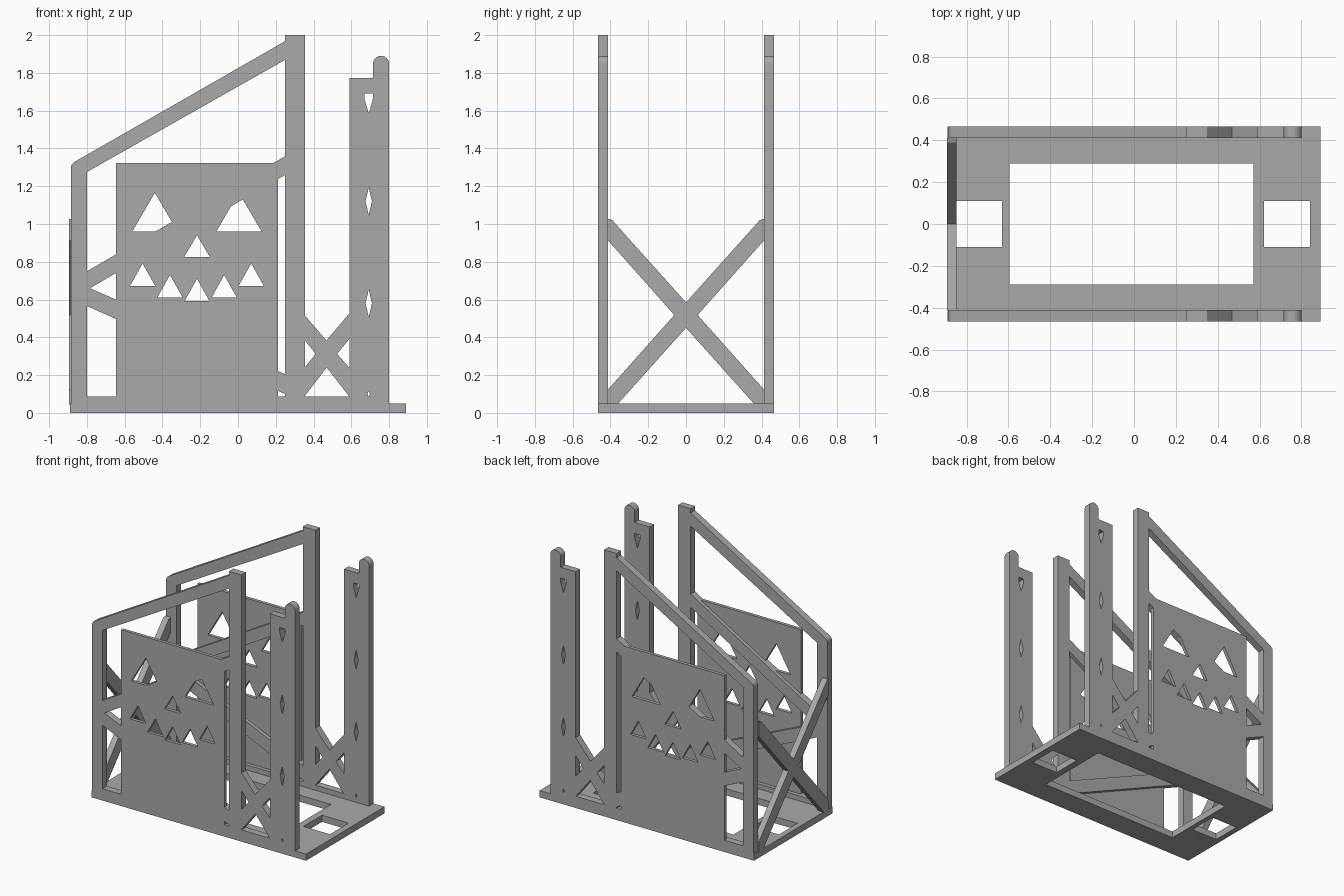
import bpy, bmesh, math

if "Cube" in bpy.data.objects:
    bpy.data.objects.remove(bpy.data.objects["Cube"])

grey = bpy.data.materials.new("mid_grey")
grey.diffuse_color = (0.4, 0.4, 0.4, 1)
grey.use_nodes = True
grey.node_tree.nodes["Principled BSDF"].inputs["Base Color"].default_value = grey.diffuse_color

# axis mapping from (profile u, profile v, depth) to world
PLANES = {
    "xz": lambda u, v, d: (u, d, v),
    "yz": lambda u, v, d: (d, u, v),
    "xy": lambda u, v, d: (u, v, d),
}


def slab(name, plane, d0, d1, outline, holes=()):
    """Extrude a flat outline with holes between two depths."""
    cu = bpy.data.curves.new(name, "CURVE")
    cu.dimensions = "2D"
    cu.fill_mode = "BOTH"
    cu.extrude = (d1 - d0) / 2
    for ring in (outline, *holes):
        sp = cu.splines.new("POLY")
        sp.points.add(len(ring) - 1)
        for p, (u, v) in zip(sp.points, ring):
            p.co = (u, v, 0, 1)
        sp.use_cyclic_u = True
    tmp = bpy.data.objects.new(name + "_curve", cu)
    bpy.context.collection.objects.link(tmp)
    dg = bpy.context.evaluated_depsgraph_get()
    dg.update()
    me = bpy.data.meshes.new_from_object(tmp.evaluated_get(dg))
    bpy.data.objects.remove(tmp)
    bpy.data.curves.remove(cu)
    bm = bmesh.new()
    bm.from_mesh(me)
    for v in bm.verts:
        v.co = PLANES[plane](v.co.x, v.co.y, v.co.z + (d0 + d1) / 2)
    bmesh.ops.remove_doubles(bm, verts=bm.verts, dist=1e-5)
    bmesh.ops.recalc_face_normals(bm, faces=bm.faces)
    for f in bm.faces:
        f.smooth = False
    bm.to_mesh(me)
    bm.free()
    me.name = name
    me.materials.clear()
    me.materials.append(grey)
    ob = bpy.data.objects.new(name, me)
    bpy.context.collection.objects.link(ob)
    return ob


def rect(u0, u1, v0, v1):
    return [(u0, v0), (u1, v0), (u1, v1), (u0, v1)]


def tri(cx, base, half, height):
    return [(cx - half, base), (cx + half, base), (cx, base + height)]


def diamond(cx, cz, w, h):
    return [(cx, cz - h), (cx + w, cz), (cx, cz + h), (cx - w, cz)]


def arc(cx, cz, r, a0, a1, n=12):
    return [(cx + r * math.cos(math.radians(a0 + (a1 - a0) * i / n)),
             cz + r * math.sin(math.radians(a0 + (a1 - a0) * i / n))) for i in range(n + 1)]


# base plate with a large window and two square openings
slab("base_plate", "xy", 0, 0.05, rect(-0.89, 0.89, -0.465, 0.465),
     [rect(-0.595, 0.57, -0.288, 0.288),
      rect(-0.848, -0.63, -0.11, 0.11), rect(0.62, 0.84, -0.11, 0.11)])

# face cut-outs: eyes, nose and teeth
face_holes = [tri(-0.44, 0.96, 0.12, 0.205), tri(0.005, 0.96, 0.12, 0.205),
              tri(-0.217, 0.825, 0.068, 0.115)]
for cx, base in ((-0.505, 0.673), (-0.36, 0.612), (-0.217, 0.592), (-0.073, 0.612), (0.07, 0.673)):
    face_holes.append(tri(cx, base, 0.066, 0.118))

# slots along the end post
post_holes = [[(0.67, 1.69), (0.714, 1.69), (0.714, 1.66), (0.692, 1.585), (0.67, 1.66)],
              diamond(0.692, 1.12, 0.017, 0.072), diamond(0.692, 0.58, 0.017, 0.072),
              diamond(0.692, 0.1, 0.006, 0.016)]
end_post = ([(0.59, 0), (0.80, 0)] + arc(0.7575, 1.848, 0.0425, 0, 180)
            + [(0.715, 1.772), (0.59, 1.772)])

for side, s in (("front", -1), ("back", 1)):
    def part(name, outline, holes=(), inner=0.412):
        a, b = sorted((s * inner, s * 0.465))
        slab(f"{side}_{name}", "xz", a, b, outline, holes)

    # posts and bottom rail
    part("end_post", end_post, post_holes)
    part("tall_post", rect(0.25, 0.354, 0, 2.0))
    part("short_post", [(-0.885, 0), (-0.8, 0), (-0.8, 1.33), (-0.845, 1.338)]
         + arc(-0.85, 1.297, 0.035, 120, 180, 5))
    part("bottom_rail", rect(-0.885, 0.70, 0, 0.088), [diamond(0.692, 0.08, 0.002, 0.002)])
    # sloping rails and braces
    part("top_rail", [(-0.8, 1.275), (0.26, 1.875), (0.26, 1.974), (-0.867, 1.328)])
    part("rising_brace", [(-0.81, 0.645), (0.26, 1.266), (0.26, 1.365), (-0.81, 0.744)])
    part("falling_brace", [(-0.81, 0.57), (0.26, 0.095), (0.26, 0.2), (-0.81, 0.672)])
    # cross brace between the tall post and end post
    part("cross_brace", [(0.35, 0.085), (0.47, 0.24), (0.59, 0.085), (0.60, 0.085),
                         (0.60, 0.228), (0.525, 0.312), (0.60, 0.405), (0.60, 0.54),
                         (0.468, 0.383), (0.345, 0.527), (0.345, 0.394), (0.412, 0.312),
                         (0.345, 0.232), (0.345, 0.085)])
    # thin face panel, flush with the outside
    part("face_panel", rect(-0.645, 0.213, 0, 1.322), face_holes, inner=0.44)

# crossed brace on the left end
half_v = [(0, 0.585), (0.39, 1.02), (0.412, 1.027), (0.412, 0.912), (0.062, 0.518),
          (0.412, 0.125), (0.412, 0.045), (0.363, 0.045), (0, 0.45)]
mirrored = [(-u, v) for u, v in reversed(half_v[1:-1])]
slab("left_cross_brace", "yz", -0.894, -0.848, half_v + mirrored)
